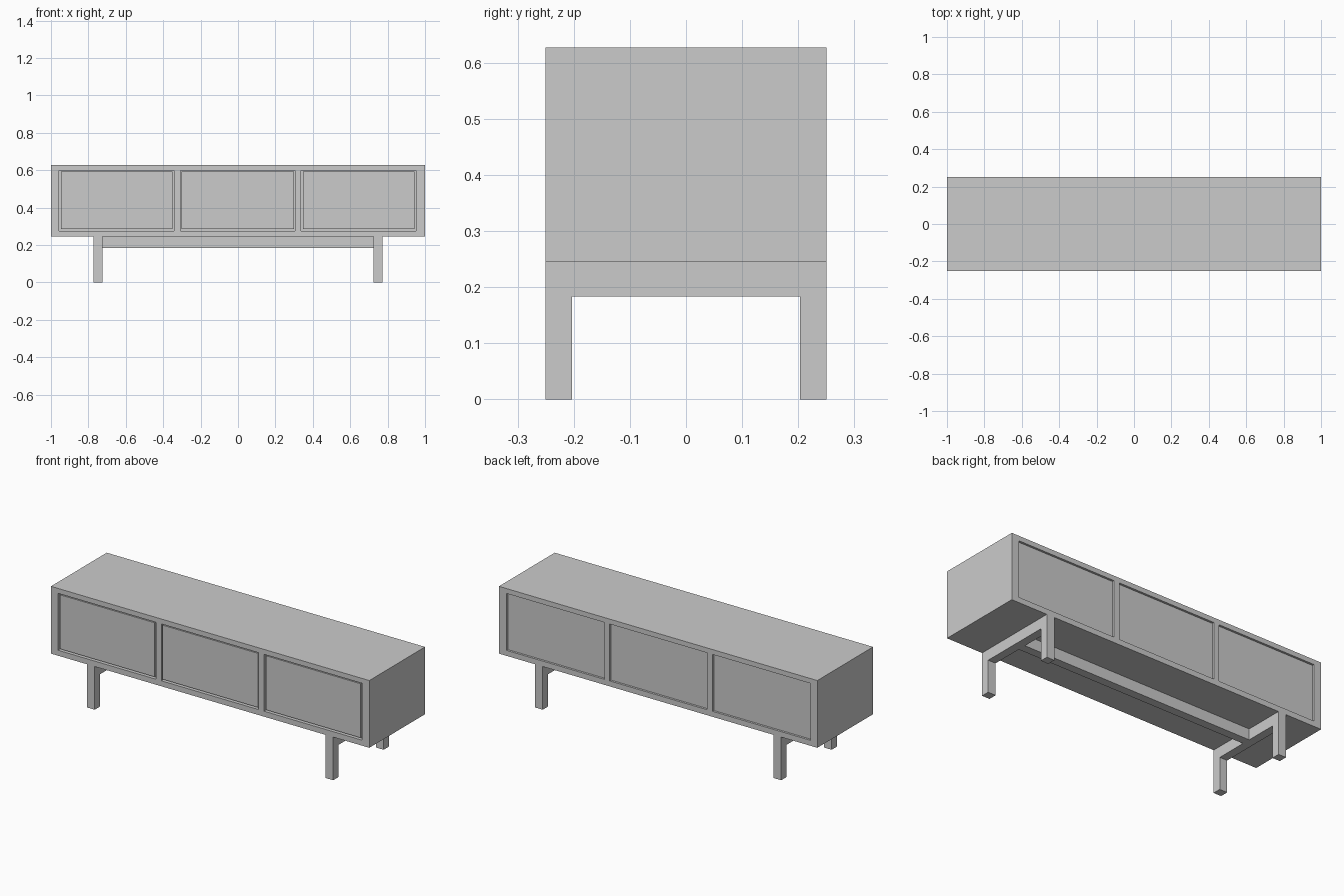
import bpy

if "Cube" in bpy.data.objects:
    bpy.data.objects.remove(bpy.data.objects["Cube"])

BODY_Z0, BODY_Z1 = 0.245, 0.627
DEPTH = 0.25
OPEN_Z0, OPEN_Z1 = 0.276, 0.599
OPENINGS = [(-0.956, -0.341), (-0.307, 0.304), (0.338, 0.953)]


def box(name, x, y, z):
    """Box from (min, max) ranges on each axis."""
    bpy.ops.mesh.primitive_cube_add(size=1)
    ob = bpy.context.object
    ob.name = name
    ob.location = [(r[0] + r[1]) / 2 for r in (x, y, z)]
    ob.scale = [r[1] - r[0] for r in (x, y, z)]
    bpy.ops.object.transform_apply(location=True, rotation=True, scale=True)
    return ob


def cut(target, cutter):
    cutter.hide_render = True
    mod = target.modifiers.new("recess", 'BOOLEAN')
    mod.operation = 'DIFFERENCE'
    mod.solver = 'EXACT'
    mod.object = cutter
    bpy.context.view_layer.objects.active = target
    bpy.ops.object.modifier_apply(modifier=mod.name)
    bpy.data.objects.remove(cutter)


# Cabinet body with three recesses on the front and the back
body = box("cabinet_body", (-1, 1), (-DEPTH, DEPTH), (BODY_Z0, BODY_Z1))
for x in OPENINGS:
    cut(body, box("front_cutter", x, (-0.3, -0.23), (OPEN_Z0, OPEN_Z1)))
    cut(body, box("back_cutter", x, (0.238, 0.3), (OPEN_Z0, OPEN_Z1)))

# Drawer fronts, set into the front recesses with a narrow gap
for i, (x0, x1) in enumerate(OPENINGS):
    gap = 0.005 if i == 1 else 0.01
    box(f"drawer_front_{i + 1}", (x0 + gap, x1 - gap), (-0.248, -0.23),
        (OPEN_Z0 + 0.01, OPEN_Z1 - 0.006))

# Legs and the rail joining each pair
for side, x in (("left", (-0.773, -0.725)), ("right", (0.725, 0.773))):
    box(f"{side}_front_leg", x, (-DEPTH, -0.203), (0, BODY_Z0))
    box(f"{side}_back_leg", x, (0.203, DEPTH), (0, BODY_Z0))
    box(f"{side}_leg_rail", x, (-0.203, 0.203), (0.183, BODY_Z0))

# Long centre rail under the body
box("centre_rail", (-0.725, 0.725), (-0.024, 0.024), (0.183, BODY_Z0))
